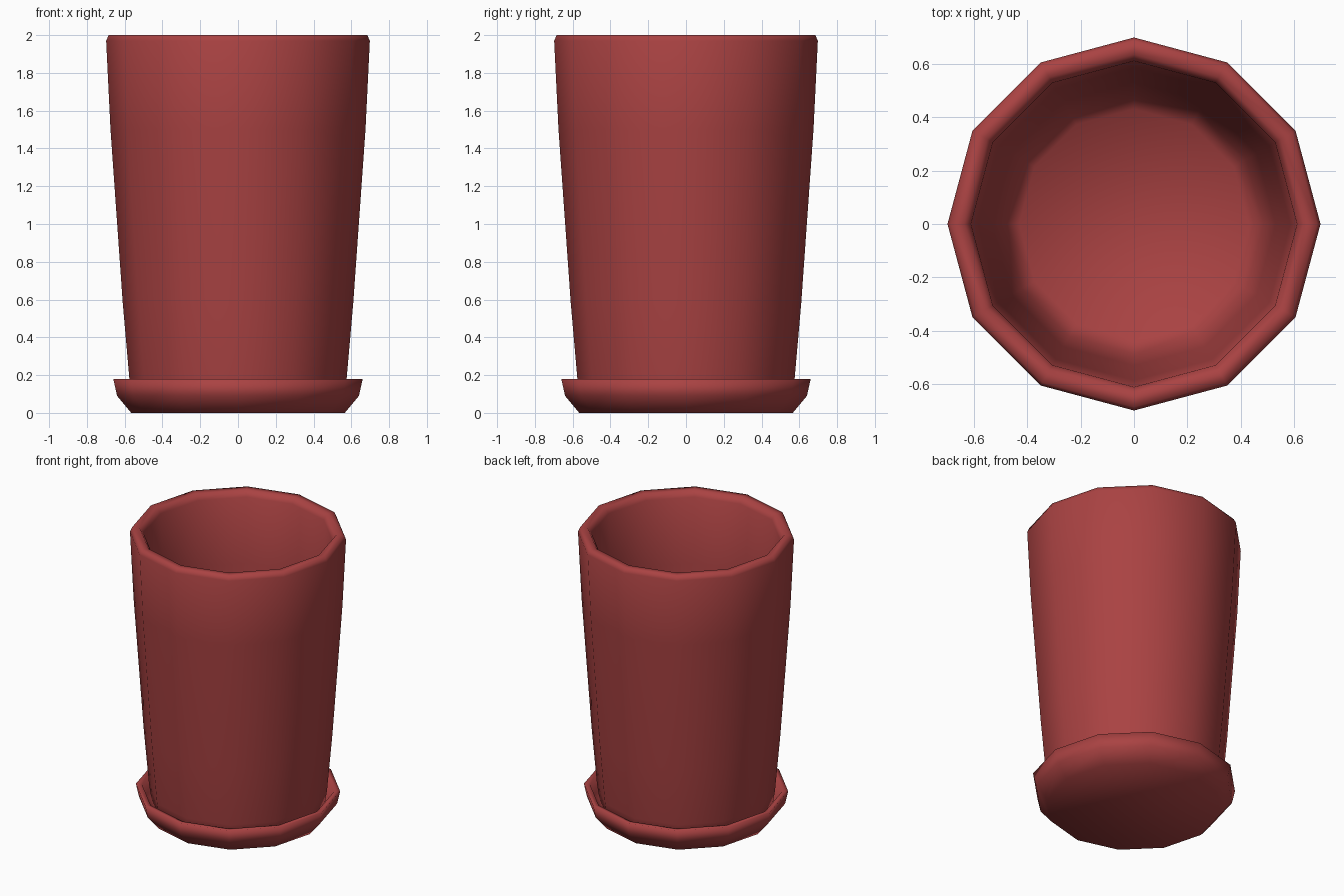
import bpy, bmesh, math

if "Cube" in bpy.data.objects:
    bpy.data.objects.remove(bpy.data.objects["Cube"])

SIDES = 12

clay = bpy.data.materials.new("red_clay")
clay.diffuse_color = (0.40, 0.055, 0.055, 1)
clay.use_nodes = True
clay.node_tree.nodes["Principled BSDF"].inputs["Base Color"].default_value = clay.diffuse_color


def lathe(name, profile):
    """Revolve an (r, z) profile around z; both ends are closed with flat caps."""
    bm = bmesh.new()
    rings = []
    for r, z in profile:
        rings.append([bm.verts.new((r * math.cos(a), r * math.sin(a), z))
                      for a in (2 * math.pi * i / SIDES for i in range(SIDES))])
    for low, high in zip(rings, rings[1:]):
        for i in range(SIDES):
            j = (i + 1) % SIDES
            bm.faces.new((low[i], low[j], high[j], high[i]))
    bm.faces.new(rings[0][::-1])
    bm.faces.new(rings[-1])
    bmesh.ops.recalc_face_normals(bm, faces=bm.faces)
    for f in bm.faces:
        f.smooth = True
    mesh = bpy.data.meshes.new(name)
    bm.to_mesh(mesh)
    bm.free()
    mesh.materials.append(clay)
    obj = bpy.data.objects.new(name, mesh)
    bpy.context.collection.objects.link(obj)
    return obj


# Tapered pot: underside, outer wall, rounded rim, inner wall, floor
lathe("pot", [
    (0.50, 0.05), (0.56, 0.08), (0.575, 0.18), (0.61, 0.58), (0.675, 1.50),
    (0.698, 1.97), (0.685, 2.00), (0.635, 2.00), (0.61, 1.96),
    (0.585, 1.50), (0.53, 0.58), (0.485, 0.18), (0.43, 0.12),
])

# Shallow saucer: base, flared outer wall, rim, inner wall, floor
lathe("saucer", [
    (0.565, 0.00), (0.64, 0.09), (0.66, 0.18),
    (0.62, 0.175), (0.595, 0.10), (0.53, 0.05),
])
